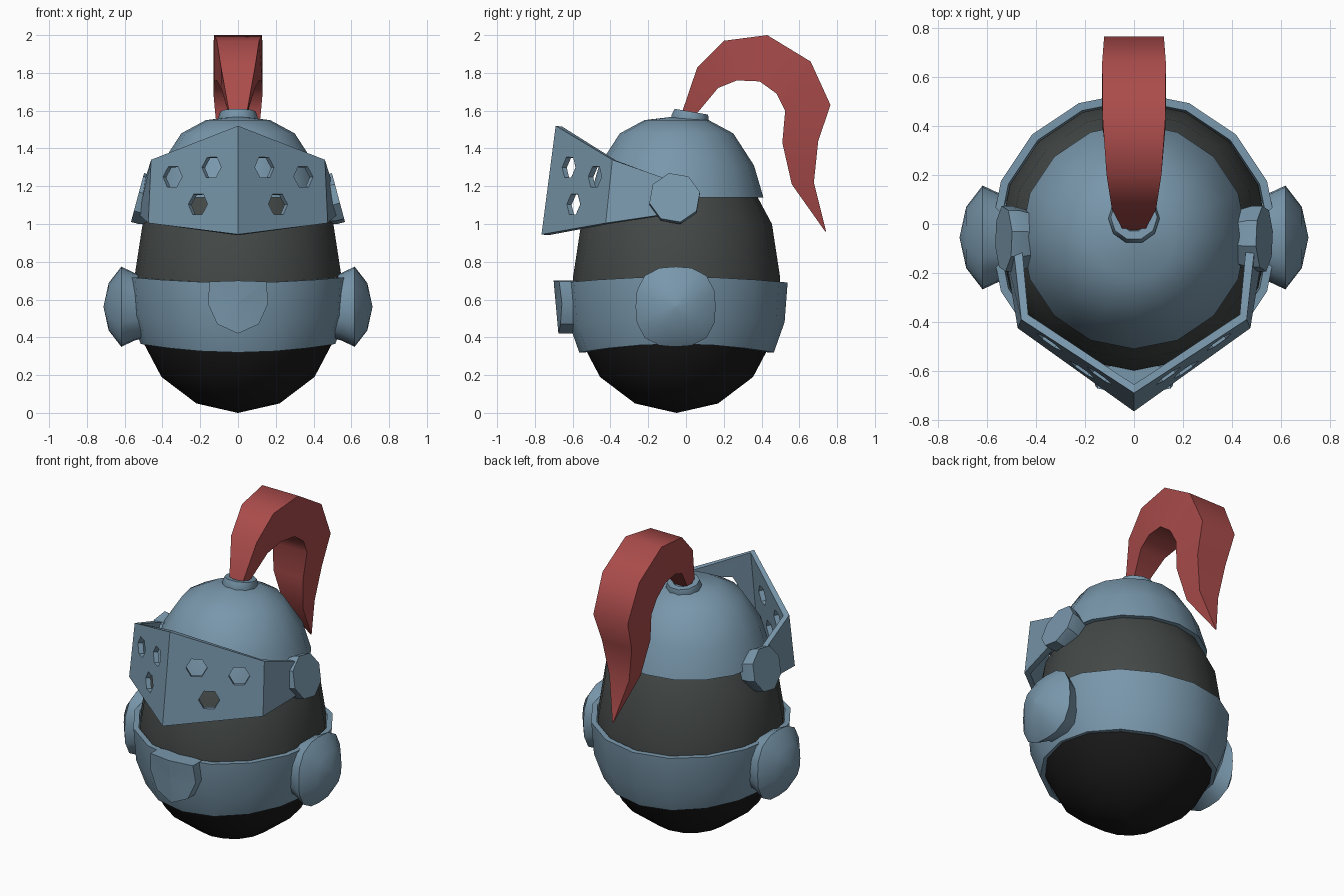
import bpy, bmesh, math
from mathutils import Matrix, Vector

if "Cube" in bpy.data.objects:
    bpy.data.objects.remove(bpy.data.objects["Cube"])


def material(name, rgb):
    m = bpy.data.materials.new(name)
    m.diffuse_color = (*rgb, 1)
    m.use_nodes = True
    m.node_tree.nodes["Principled BSDF"].inputs["Base Color"].default_value = m.diffuse_color
    return m


STEEL = material("blue_steel", (0.19, 0.31, 0.41))
GREY = material("dark_grey", (0.056, 0.064, 0.062))
BLACK = material("black", (0.010, 0.010, 0.010))
RED = material("plume_red", (0.40, 0.072, 0.070))
CY = -0.05  # centre axis of the egg in y


def make(name, verts, faces, mats, angle=40, fix_normals=True):
    me = bpy.data.meshes.new(name)
    me.from_pydata([tuple(v) for v in verts], [], faces)
    if fix_normals:
        bm = bmesh.new()
        bm.from_mesh(me)
        bmesh.ops.remove_doubles(bm, verts=bm.verts, dist=1e-5)
        bmesh.ops.recalc_face_normals(bm, faces=bm.faces)
        bm.to_mesh(me)
        bm.free()
    for m in mats:
        me.materials.append(m)
    ob = bpy.data.objects.new(name, me)
    bpy.context.collection.objects.link(ob)
    smooth(ob, angle)
    return ob


def smooth(ob, angle):
    bpy.ops.object.select_all(action='DESELECT')
    ob.select_set(True)
    bpy.context.view_layer.objects.active = ob
    if angle:
        bpy.ops.object.shade_smooth_by_angle(angle=math.radians(angle))


def loft(rings, cap=True, loop=False):
    """Join equal-sized rings of points with quads."""
    n, k = len(rings[0]), len(rings)
    verts = [p for r in rings for p in r]
    faces = []
    for i in range(k if loop else k - 1):
        a, b = i * n, (i + 1) % k * n
        faces += [(a + j, a + (j + 1) % n, b + (j + 1) % n, b + j) for j in range(n)]
    if cap and not loop:
        faces += [tuple(range(n)), tuple(range((k - 1) * n, k * n))]
    return verts, faces


def ring(r, z, n=16, wave=0.0, power=2.0, turn=0.0):
    pts = []
    for i in range(n):
        a = 2 * math.pi * i / n + turn
        c, s = math.cos(a), math.sin(a)
        f = (abs(c) ** power + abs(s) ** power) ** (-1 / power)
        pts.append(Vector((r * c * f, r * s * f, z + wave * c * c)))
    return pts


def place(points, matrix):
    return [matrix @ p for p in points]


AXIS = Matrix.Translation((0, CY, 0))

# Egg body: black bottom, dark grey above
profile = [(0.001, 0), (0.22, 0.05), (0.405, 0.19), (0.5, 0.37), (0.55, 0.56),
           (0.548, 0.72), (0.505, 1.0), (0.43, 1.14), (0.36, 1.28)]
v, f = loft([ring(r, z) for r, z in profile])
body = make("egg_body", place(v, AXIS), f, [GREY, BLACK])
for p in body.data.polygons:
    p.material_index = 1 if p.center.z < 0.38 else 0

# Helmet dome with a thin lower rim
profile = [(0.43, 1.14), (0.46, 1.14), (0.41, 1.31), (0.30, 1.48), (0.17, 1.55), (0.001, 1.57)]
v, f = loft([ring(r, z) for r, z in profile], cap=False)
make("helmet_dome", place(v, AXIS), f, [STEEL])

# Collar band around the lower egg
profile = [(0.515, 0.32, 0.045), (0.572, 0.48, 0.04), (0.588, 0.69, 0.03),
           (0.555, 0.69, 0.03), (0.54, 0.48, 0.04), (0.485, 0.32, 0.045)]
v, f = loft([ring(r, z, wave=w) for r, z, w in profile], loop=True)
make("collar_band", place(v, AXIS), f, [STEEL])

# Front plate on the collar, bowed outward
outline = [(-0.15, 0.695), (-0.16, 0.58), (-0.11, 0.47), (0, 0.42),
           (0.11, 0.47), (0.16, 0.58), (0.15, 0.695), (0, 0.70)]


def bow(x, z):
    return Vector((x, -0.70 + 1.3 * x * x + 0.09 * (0.69 - z), z))


v, f = loft([[Vector((x, -0.58, z)) for x, z in outline],
             [bow(x, z) for x, z in outline],
             [bow(x * 0.01, 0.58 + (z - 0.58) * 0.01) for x, z in outline]])
make("front_plate", v, f, [STEEL], 35)

# Side bosses and visor hinges, mirrored left and right
for side, label in ((-1, "left"), (1, "right")):
    to_side = Matrix.Rotation(side * math.pi / 2, 4, 'Y')
    prof = [(0.165, 0.50), (0.18, 0.55), (0.212, 0.618), (0.125, 0.685), (0.001, 0.712)]
    v, f = loft([ring(r, h, power=2.7) for r, h in prof])
    make("side_boss_" + label, place(v, Matrix.Translation((0, -0.055, 0.562)) @ to_side), f, [STEEL])

    tilt = Matrix.Rotation(side * math.radians(75), 4, 'Y')
    v, f = loft([ring(r, h, 8, turn=0.22) for r, h in ((0.115, -0.12), (0.137, -0.045), (0.137, 0.0))])
    make("visor_hinge_" + label, place(v, Matrix.Translation((side * 0.532, -0.06, 1.14)) @ tilt), f, [STEEL], 30)

# Raised pointed visor: half outline mirrored, then thickened
half = [((0, -0.765, 0.945), (0, -0.69, 1.52)),
        ((0.475, -0.425, 1.005), (0.46, -0.39, 1.34)),
        ((0.525, -0.12, 1.05), (0.49, -0.12, 1.245))]
cols = [tuple((-x, y, z) for x, y, z in c) for c in half[:0:-1]] + half
v = [p for c in cols for p in c]
f = [(2 * i, 2 * i + 2, 2 * i + 3, 2 * i + 1) for i in range(4)]
visor = make("visor", v, f, [STEEL], 0, fix_normals=False)
visor.modifiers.new("thickness", 'SOLIDIFY').thickness = 0.035
bpy.ops.object.modifier_apply(modifier="thickness")

# Six hexagonal breathing holes
cv, cf = [], []
for side in (-1, 1):
    for x, y, z in ((0.14, -0.62, 1.30), (0.345, -0.48, 1.25), (0.215, -0.60, 1.105)):
        rot = Vector((side * 0.54, -0.84, 0.1)).to_track_quat('Z', 'Y').to_matrix().to_4x4()
        v, f = loft([ring(0.062, h, 6) for h in (-0.11, 0.11)])
        n = len(cv)
        cv += place(v, Matrix.Translation((side * x, y, z)) @ rot)
        cf += [tuple(i + n for i in q) for q in f]
cutter = make("hole_cutter", cv, cf, [STEEL], 0)
cutter.hide_render = True
smooth(visor, 0)
cut = visor.modifiers.new("holes", 'BOOLEAN')
cut.operation, cut.solver, cut.object = 'DIFFERENCE', 'EXACT', cutter
bpy.ops.object.modifier_apply(modifier="holes")
bpy.data.objects.remove(cutter)
smooth(visor, 20)

# Plume socket, tilted slightly back
prof = [(0.095, -0.05), (0.105, 0.0), (0.095, 0.035), (0.06, 0.035), (0.05, 0.01)]
v, f = loft([ring(r, h, 10) for r, h in prof])
make("plume_socket", place(v, Matrix.Translation((0, 0.022, 1.56)) @ Matrix.Rotation(-0.17, 4, 'X')), f, [STEEL])

# Plume: outer y,z / inner y,z / half width along its sweep
path = [(-0.025, 1.58, 0.045, 1.57, 0.045), (0.06, 1.83, 0.17, 1.72, 0.09),
        (0.2, 1.97, 0.27, 1.76, 0.112), (0.43, 2.0, 0.39, 1.755, 0.128),
        (0.66, 1.86, 0.48, 1.69, 0.13), (0.765, 1.63, 0.525, 1.6, 0.122),
        (0.70, 1.44, 0.51, 1.43, 0.105), (0.677, 1.22, 0.56, 1.21, 0.07),
        (0.742, 0.96, 0.737, 0.96, 0.003)]
v, f = loft([[Vector((-w, a, b)), Vector((w, a, b)), Vector((w, c, d)), Vector((-w, c, d))]
             for a, b, c, d, w in path])
make("plume", v, f, [RED], 45)
